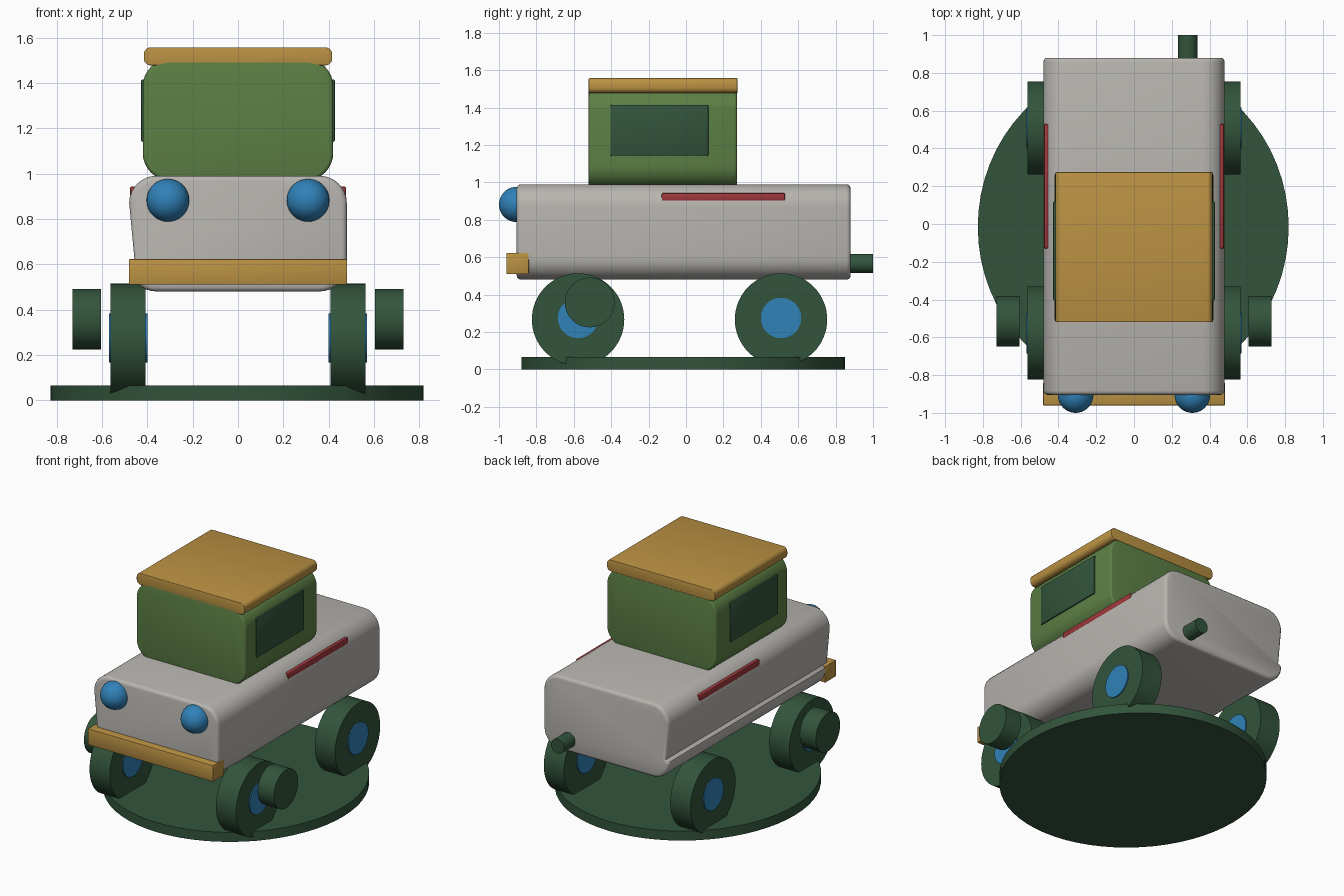
import bpy, bmesh, math
from mathutils import Matrix, Vector

if "Cube" in bpy.data.objects:
    bpy.data.objects.remove(bpy.data.objects["Cube"], do_unlink=True)


def linear(c):
    c /= 255
    return c / 12.92 if c <= 0.04045 else ((c + 0.055) / 1.055) ** 2.4


def material(name, *rgb):
    mat = bpy.data.materials.new(name)
    color = (*[linear(c) for c in rgb], 1)
    mat.use_nodes = True
    mat.diffuse_color = color
    mat.node_tree.nodes["Principled BSDF"].inputs["Base Color"].default_value = color
    return mat


grey = material("warm_grey", 184, 181, 176)
green = material("leaf_green", 92, 128, 69)
gold = material("ochre", 187, 146, 67)
blue = material("bright_blue", 48, 130, 185)
dark = material("dark_green", 50, 84, 60)
red = material("dull_red", 160, 56, 60)


def finish(name, bm, mat):
    bmesh.ops.recalc_face_normals(bm, faces=bm.faces[:])
    mesh = bpy.data.meshes.new(name)
    bm.to_mesh(mesh)
    bm.free()
    mesh.materials.append(mat)
    obj = bpy.data.objects.new(name, mesh)
    bpy.context.collection.objects.link(obj)
    bpy.ops.object.select_all(action='DESELECT')
    obj.select_set(True)
    bpy.context.view_layer.objects.active = obj
    bpy.ops.object.shade_smooth_by_angle(angle=math.radians(35))
    return obj


def corner(cx, cz, r, start, steps=8):
    """Quarter arc of profile points, counter-clockwise from a start angle."""
    angles = [math.radians(start + 90 * i / steps) for i in range(steps + 1)]
    return [(cx + r * math.cos(a), cz + r * math.sin(a)) for a in angles]


def rounded(x, z0, z1, r):
    return (corner(x - r, z1 - r, r, 0) + corner(r - x, z1 - r, r, 90)
            + corner(r - x, z0 + r, r, 180) + corner(x - r, z0 + r, r, 270))


def extrude(name, profile, y0, y1, mat, bevel):
    """Extrude an x-z profile along y and round its two end rims."""
    bm = bmesh.new()
    face = bm.faces.new([bm.verts.new((x, y0, z)) for x, z in profile])
    out = bmesh.ops.extrude_face_region(bm, geom=[face], use_keep_orig=True)
    moved = [v for v in out["geom"] if isinstance(v, bmesh.types.BMVert)]
    bmesh.ops.translate(bm, verts=moved, vec=(0, y1 - y0, 0))
    bmesh.ops.recalc_face_normals(bm, faces=bm.faces[:])
    rims = [e for e in bm.edges if abs(e.verts[0].co.y - e.verts[1].co.y) < 1e-5]
    bmesh.ops.bevel(bm, geom=rims, offset=bevel, segments=3, profile=0.5, affect='EDGES')
    return finish(name, bm, mat)


def box(name, lo, hi, mat, bevel=0.008):
    lo, hi = Vector(lo), Vector(hi)
    bm = bmesh.new()
    bmesh.ops.create_cube(bm, size=1, matrix=Matrix.Translation((lo + hi) / 2)
                          @ Matrix.Diagonal((*(hi - lo), 1)))
    bmesh.ops.bevel(bm, geom=bm.edges[:], offset=bevel, segments=2, profile=0.5, affect='EDGES')
    return finish(name, bm, mat)


def cylinder(name, center, r, depth, axis, mat):
    turn = {'X': Matrix.Rotation(math.pi / 2, 4, 'Y'),
            'Y': Matrix.Rotation(math.pi / 2, 4, 'X'), 'Z': Matrix()}[axis]
    bm = bmesh.new()
    bmesh.ops.create_cone(bm, cap_ends=True, segments=64, radius1=r, radius2=r, depth=depth,
                          matrix=Matrix.Translation(center) @ turn)
    return finish(name, bm, mat)


# Oval ground plate
plate = cylinder("base_plate", (0, 0, 0), 0.823, 0.066, 'Z', dark)
plate.scale.y = 1.05
plate.location = (-0.004, -0.015, 0.033)

# Body, with a crease pressed into the lower part of one flank
r = 0.12
body_profile = (corner(0.36, 0.87, r, 0) + corner(-0.36, 0.87, r, 90)
                + [(-0.457, 0.625), (-0.478, 0.61)]
                + corner(-0.36, 0.6, r, 180) + corner(0.36, 0.6, r, 270))
extrude("body", body_profile, -0.905, 0.88, grey, 0.022)

# Cabin and roof
extrude("cabin", rounded(0.42, 0.97, 1.505, 0.12), -0.52, 0.273, green, 0.015)
extrude("roof", rounded(0.415, 1.477, 1.557, 0.03), -0.52, 0.275, gold, 0.004)

# Bumper and exhaust
box("bumper", (-0.481, -0.96, 0.51), (0.481, -0.84, 0.623), gold, 0.004)
cylinder("exhaust_pipe", (0.285, 0.92, 0.567), 0.051, 0.16, 'Y', dark)

# Parts repeated on both sides
for side, s in (("right", -1), ("left", 1)):
    bm = bmesh.new()
    bmesh.ops.create_uvsphere(bm, u_segments=40, v_segments=24, radius=0.094,
                              matrix=Matrix.Translation((s * 0.309, -0.906, 0.882)))
    finish(f"{side}_headlight", bm, blue)

    def span(a, b):
        return min(s * a, s * b), max(s * a, s * b)

    x0, x1 = span(0.40, 0.428)
    box(f"{side}_window", (x0, -0.405, 1.14), (x1, 0.12, 1.415), dark)
    x0, x1 = span(0.44, 0.477)
    box(f"{side}_stripe", (x0, -0.13, 0.9), (x1, 0.53, 0.943), red)

    for end, y in (("front", -0.577), ("rear", 0.508)):
        cylinder(f"{side}_{end}_wheel", (s * 0.485, y, 0.267), 0.247, 0.155, 'X', dark)
        cylinder(f"{side}_{end}_hub", (s * 0.485, y, 0.275), 0.108, 0.17, 'X', blue)
    cylinder(f"{side}_side_drum", (s * 0.667, -0.515, 0.358), 0.133, 0.124, 'X', dark)
